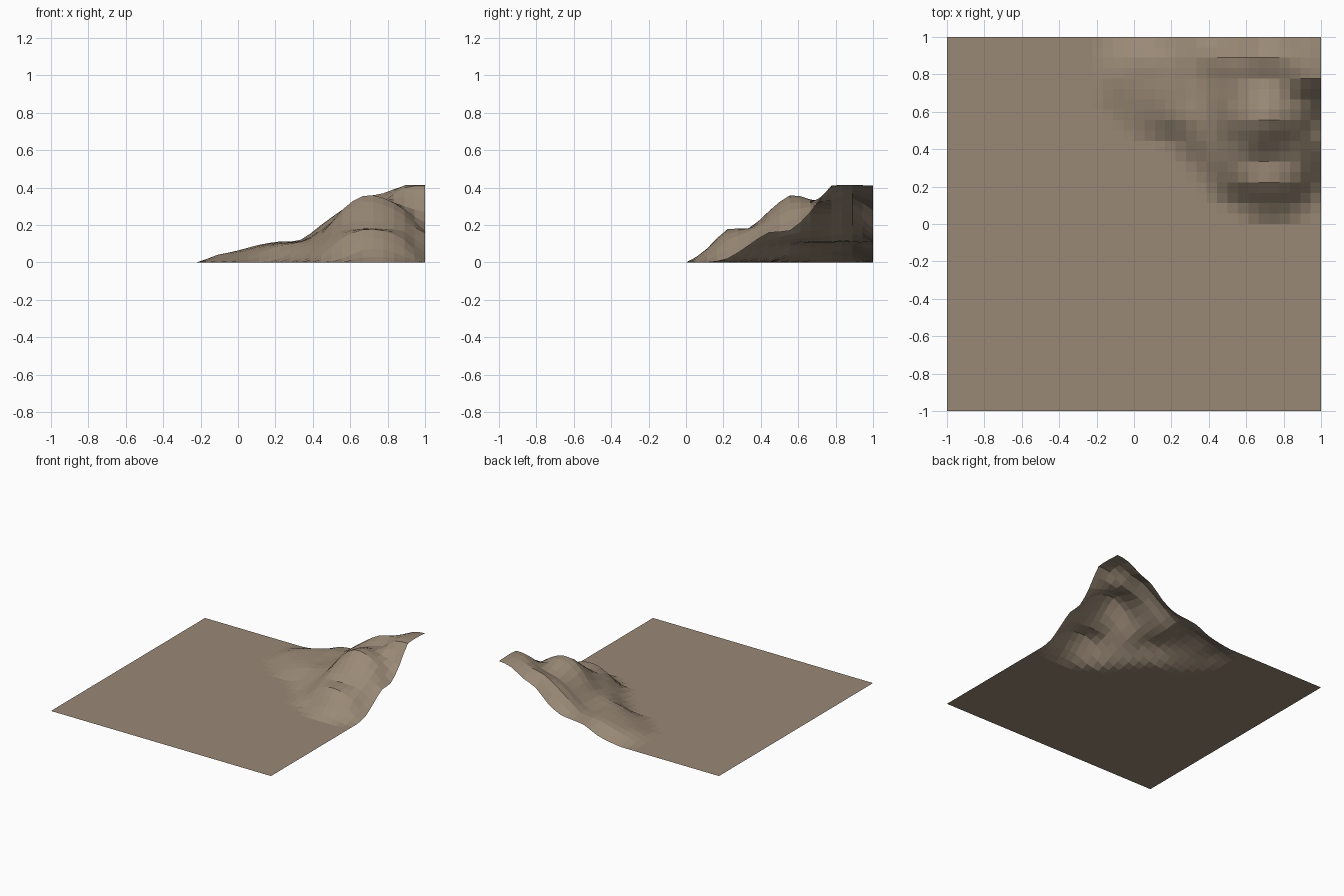
import bpy, bmesh

if "Cube" in bpy.data.objects:
    bpy.data.objects.remove(bpy.data.objects["Cube"])

N = 36                      # cells per side of the terrain sheet
STEP = 1 / 9                # spacing of the height control points
X0, Y0 = -1 / 9, 1 / 9      # position of the first control point

# Mountain heights in hundredths: rows run front to back, columns left to right
HEIGHTS = [
    [0, 0, 0, 0, 0, 0, 2, 6.5, 7, 3, 0],
    [0, 0, 0, 0, 0, 4, 13, 17.5, 17, 12, 2],
    [0, 0, 0, 0, 2, 9, 17, 18, 18, 16.5, 9],
    [0, 0, 0, 2, 7.5, 12, 22, 27.5, 26, 22, 16],
    [0, 2, 5, 9, 11, 15, 28, 35.5, 34.5, 28, 17],
    [2, 4.5, 8, 10.5, 11, 17, 26, 33, 33, 30, 27],
    [4, 6, 9, 11, 11, 18, 26, 30, 33, 40, 41],
    [3, 6, 9, 11, 12, 20, 28, 34.5, 37, 41, 41.5],
    [0, 1.5, 4, 9, 10.5, 12, 18, 28, 32.5, 39, 41],
]


def control(i, j):
    # Zero in front and to the left; the last row and column carry on outward
    if i < 0 or j < 0:
        return 0.0
    return HEIGHTS[min(j, 8)][min(i, 10)] / 100


def spline(a, b, c, d, t):
    return b + 0.5 * t * (c - a + t * (2 * a - 5 * b + 4 * c - d
                                      + t * (3 * (b - c) + d - a)))


def height(x, y):
    u, v = (x - X0) / STEP + 1e-6, (y - Y0) / STEP + 1e-6
    if u < -1 or v < -1:
        return 0.0
    i, j = int(u // 1), int(v // 1)
    rows = [spline(*(control(i + k, j + r) for k in (-1, 0, 1, 2)), u - i)
            for r in (-1, 0, 1, 2)]
    return min(0.415, max(0.0, spline(*rows, v - j)))


# Terrain sheet: flat grid raised into a mountain at the back right corner
bm = bmesh.new()
bmesh.ops.create_grid(bm, x_segments=N, y_segments=N, size=1)
for v in bm.verts:
    z = height(v.co.x, v.co.y)
    v.co.z = z if z > 0.004 else 0.0
mesh = bpy.data.meshes.new("mountain_terrain")
bm.to_mesh(mesh)
bm.free()
terrain = bpy.data.objects.new("mountain_terrain", mesh)
bpy.context.collection.objects.link(terrain)

# Earth brown colour
earth = bpy.data.materials.new("earth")
earth.diffuse_color = (0.32, 0.25, 0.18, 1)
earth.use_nodes = True
earth.node_tree.nodes["Principled BSDF"].inputs["Base Color"].default_value = earth.diffuse_color
mesh.materials.append(earth)
